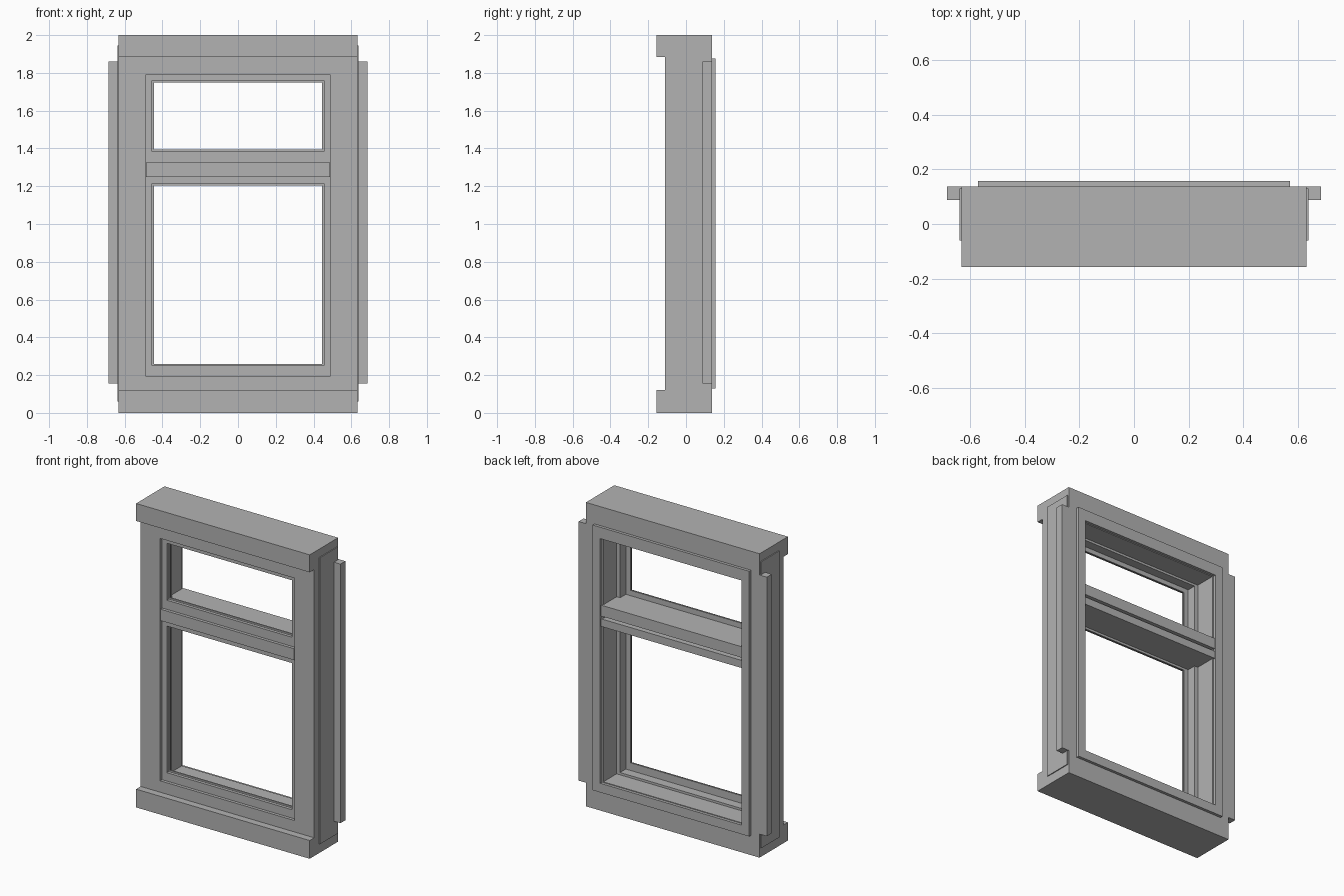
import bpy
import bmesh

cube = bpy.data.objects.get("Cube")
if cube:
    bpy.data.objects.remove(cube, do_unlink=True)

grey = bpy.data.materials.new("plain_grey")
grey.use_nodes = True
colour = (0.45, 0.45, 0.45, 1)
grey.diffuse_color = colour
grey.node_tree.nodes["Principled BSDF"].inputs["Base Color"].default_value = colour


def panel(name, half_width, z_range, y_range, holes=()):
    """Upright slab centred on x, with rectangular holes (half width, bottom, top)."""
    xs = sorted({s * w for w in [half_width] + [h[0] for h in holes] for s in (-1, 1)})
    zs = sorted(set(z_range) | {z for h in holes for z in h[1:]})
    bm = bmesh.new()
    grid = {(x, z): bm.verts.new((x, y_range[0], z)) for x in xs for z in zs}
    for x0, x1 in zip(xs, xs[1:]):
        for z0, z1 in zip(zs, zs[1:]):
            cx, cz = (x0 + x1) / 2, (z0 + z1) / 2
            if any(abs(cx) < w and lo < cz < hi for w, lo, hi in holes):
                continue
            bm.faces.new([grid[x0, z0], grid[x1, z0], grid[x1, z1], grid[x0, z1]])
    extruded = bmesh.ops.extrude_face_region(bm, geom=bm.faces[:], use_keep_orig=True)
    moved = [v for v in extruded["geom"] if isinstance(v, bmesh.types.BMVert)]
    bmesh.ops.translate(bm, verts=moved, vec=(0, y_range[1] - y_range[0], 0))
    loose = [v for v in bm.verts if not v.link_faces]
    bmesh.ops.delete(bm, geom=loose, context="VERTS")
    bmesh.ops.recalc_face_normals(bm, faces=bm.faces[:])
    mesh = bpy.data.meshes.new(name)
    bm.to_mesh(mesh)
    bm.free()
    mesh.materials.append(grey)
    obj = bpy.data.objects.new(name, mesh)
    bpy.context.collection.objects.link(obj)
    return obj


HALF = 0.632
BACK = 0.138
BODY = (0.12, 1.885)

# Head and sill
panel("head", HALF, (BODY[1], 2), (-0.157, BACK))
panel("sill", HALF, (0, BODY[0]), (-0.157, BACK))

# Front casing, stepped sash and jambs
panel("front_casing", HALF, BODY, (-0.11, -0.09), [(0.49, 0.195, 1.79)])
panel("sash_front", HALF, BODY, (-0.09, -0.07),
      [(0.455, 0.25, 1.215), (0.455, 1.385, 1.76)])
panel("sash_lip", HALF, BODY, (-0.07, -0.06),
      [(0.445, 0.26, 1.205), (0.445, 1.395, 1.75)])
panel("inner_jamb", HALF, BODY, (-0.06, 0),
      [(0.48, 0.21, 1.22), (0.48, 1.36, 1.78)])
panel("rear_jamb", HALF, BODY, (0, 0.115),
      [(0.505, 0.195, 1.22), (0.505, 1.36, 1.795)])
panel("rear_casing", HALF, BODY, (0.115, BACK), [(0.505, 0.195, 1.795)])
panel("back_trim", 0.57, (0.13, 1.875), (BACK, 0.157), [(0.515, 0.19, 1.80)])

# Transom bars
panel("front_transom", 0.486, (1.25, 1.325), (-0.11, -0.09))
panel("rear_transom_lower", 0.515, (1.22, 1.27), (0.115, 0.15))
panel("rear_transom_upper", 0.515, (1.288, 1.36), (0.115, 0.15))

# Side strips and flanges
for side, label in ((1, "left"), (-1, "right")):
    strip = panel(label + "_side_strip", 0.004, (0.06, 1.945), (-0.06, 0.13))
    strip.location.x = side * (HALF + 0.002)
    flange = panel(label + "_flange", 0.0275, (0.155, 1.86), (0.087, BACK))
    flange.location.x = side * 0.6575
